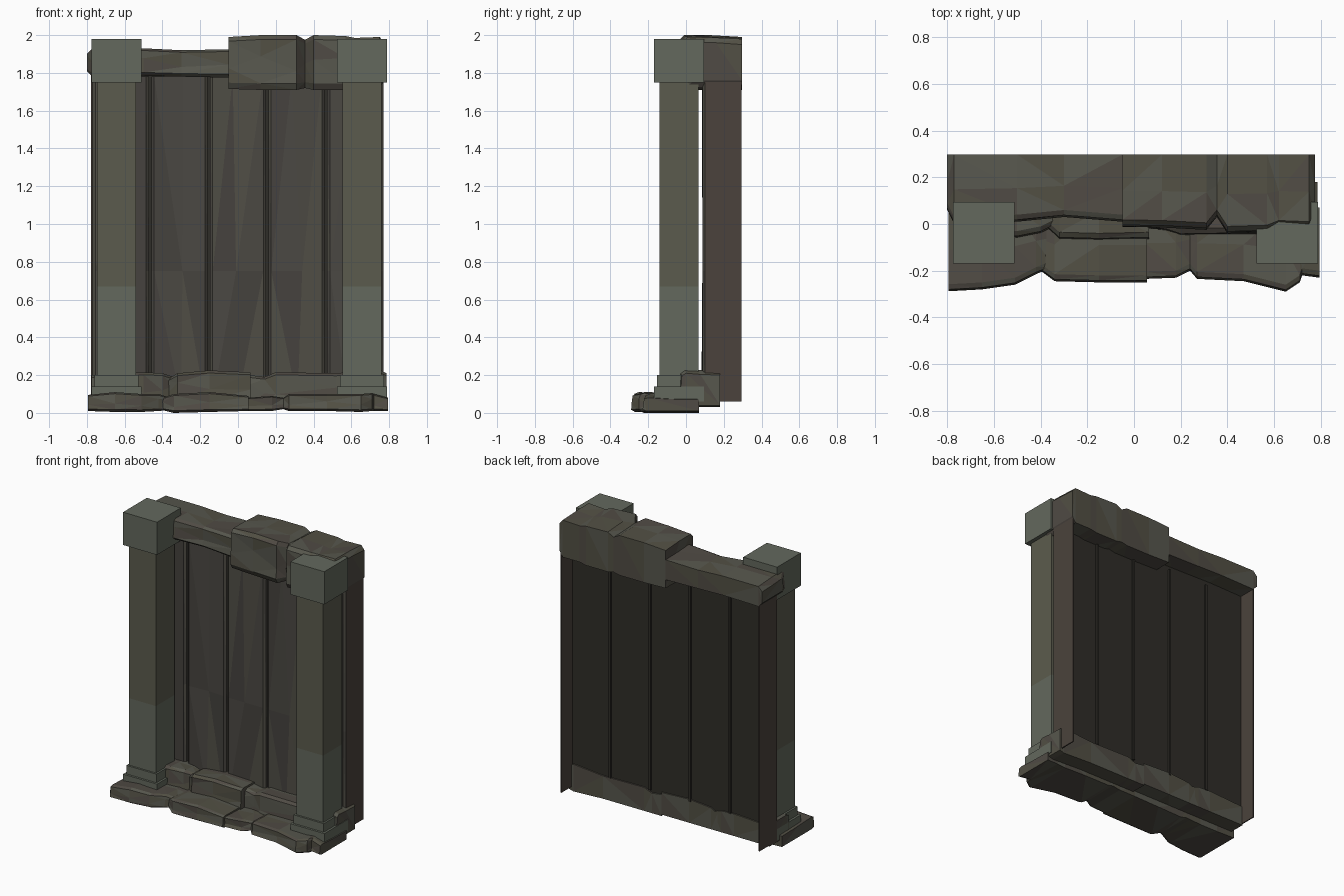
import bpy, bmesh, random
random.seed(4)

def mat(name, c):
    m = bpy.data.materials.new(name)
    m.diffuse_color = (*c, 1)
    return m

GREEN = mat("pale_green_stone", (0.125, 0.14, 0.11))
MOSS = mat("moss_stone", (0.105, 0.105, 0.075))
ROCKS = [mat("rock_%d" % i, c) for i, c in enumerate(
    [(0.085, 0.08, 0.058), (0.08, 0.07, 0.058), (0.095, 0.095, 0.075)])]
PLANKS = [mat("plank_%d" % i, c) for i, c in enumerate(
    [(0.08, 0.076, 0.06), (0.06, 0.055, 0.048), (0.07, 0.065, 0.056)])]
BROWN = mat("brown_edge", (0.07, 0.055, 0.045))
DARK = mat("dark_back", (0.028, 0.026, 0.021))

def finish(name, bm, mats):
    bmesh.ops.recalc_face_normals(bm, faces=bm.faces)
    me = bpy.data.meshes.new(name)
    bm.to_mesh(me)
    bm.free()
    for m in mats:
        me.materials.append(m)
    ob = bpy.data.objects.new(name, me)
    bpy.context.collection.objects.link(ob)
    return ob

def loft(name, rings, mats):
    """Closed solid through a list of equal-length rings of points."""
    bm = bmesh.new()
    vs = [[bm.verts.new(p) for p in r] for r in rings]
    n = len(rings[0])
    for a, b in zip(vs, vs[1:]):
        for i in range(n):
            bm.faces.new((a[i], a[(i + 1) % n], b[(i + 1) % n], b[i]))
    bm.faces.new(vs[0])
    bm.faces.new(vs[-1])
    bmesh.ops.triangulate(bm, faces=bm.faces)
    for f in bm.faces:
        f.material_index = random.randrange(len(mats))
    return finish(name, bm, mats)

def box(name, x0, x1, y0, y1, z0, z1, m):
    ring = lambda z: [(x0, y0, z), (x1, y0, z), (x1, y1, z), (x0, y1, z)]
    return loft(name, [ring(z0), ring(z1)], [m])

def rock(name, back, sections):
    """Chipped stone along x; each section is (x, front y, bottom z, top z)."""
    rings = []
    for x, y, b, t in sections:
        h, j = t - b, random.uniform(0.3, 0.7)
        rings.append([(x, back, b), (x, y + 0.02, b), (x, y, b + 0.12 * h),
                      (x, y + random.uniform(0, 0.012), b + j * h),
                      (x, y + 0.008, t - 0.08 * h), (x, y + 0.03, t),
                      (x, (y + back) / 2, t - random.uniform(0, 0.008)),
                      (x, back, t - 0.01)])
    return loft(name, rings, ROCKS)

# Two square columns with stepped bases and block capitals
for side, cx in (("left", -0.643), ("right", 0.657)):
    cy = -0.037
    for part, r, z0, z1, m in (("plinth", 0.132, 0.06, 0.14, GREEN),
                               ("base_step", 0.117, 0.14, 0.2, GREEN),
                               ("shaft_lower", 0.104, 0.2, 0.67, GREEN),
                               ("shaft_upper", 0.104, 0.67, 1.75, MOSS),
                               ("capital", 0.132, 1.75, 1.98, GREEN)):
        box(f"{side}_{part}", cx - r, cx + r, cy - r, cy + r, z0, z1, m)

# Vertical planks with rounded front edges and slightly bowed faces
for i in range(5):
    x0, x1 = -0.775 + 0.31 * i + 0.006, -0.465 + 0.31 * i - 0.006
    rings = []
    for z in (0.06, 0.75, 1.78):
        j = random.uniform(-0.005, 0.012)
        xm = x0 + random.uniform(0.1, 0.2)
        rings.append([(x0, 0.165, z), (x0, 0.1, z), (x0 + 0.015, 0.088, z),
                      (xm, 0.085 + j, z), (x1 - 0.015, 0.088, z),
                      (x1, 0.1, z), (x1, 0.165, z)])
    loft(f"plank_{i + 1}", rings, PLANKS)

# Dark backing, groove ridges behind it, and side fins
box("backing", -0.772, 0.765, 0.155, 0.172, 0.06, 1.8, DARK)
for i in range(4):
    x = -0.465 + 0.31 * i
    box(f"back_ridge_{i + 1}", x - 0.008, x + 0.008, 0.17, 0.185, 0.2, 1.75, DARK)
box("left_side_fin", -0.778, -0.77, 0.1, 0.295, 0.06, 1.8, BROWN)
box("right_side_fin", 0.762, 0.77, 0.1, 0.295, 0.06, 1.8, BROWN)

# Lintel stones
rock("lintel_left", 0.297, [(-0.80, 0.06, 1.81, 1.9), (-0.77, 0.0, 1.78, 1.93),
     (-0.5, 0.01, 1.785, 1.93), (-0.3, 0.03, 1.78, 1.92), (-0.05, 0.01, 1.775, 1.925)])
rock("lintel_right", 0.297, [(-0.05, -0.012, 1.715, 1.99), (0.12, -0.015, 1.71, 2.0),
     (0.31, -0.025, 1.71, 2.0), (0.355, 0.03, 1.72, 1.975), (0.4, -0.04, 1.71, 2.0),
     (0.57, -0.035, 1.71, 1.995), (0.62, -0.015, 1.72, 1.985), (0.75, -0.02, 1.72, 1.99),
     (0.775, 0.02, 1.76, 1.96)])

# Upper course of foundation stones
rock("upper_foot_left", 0.18, [(-0.775, -0.04, 0.05, 0.2), (-0.5, -0.06, 0.05, 0.215),
     (-0.4, -0.04, 0.05, 0.21), (-0.34, -0.01, 0.05, 0.19)])
rock("upper_foot_middle", 0.18, [(-0.37, -0.02, 0.05, 0.18), (-0.32, -0.065, 0.05, 0.21),
     (-0.15, -0.07, 0.05, 0.225), (0.065, -0.065, 0.05, 0.215)])
rock("upper_foot_right", 0.18, [(0.065, -0.02, 0.04, 0.2), (0.14, -0.03, 0.04, 0.19),
     (0.2, -0.05, 0.04, 0.215), (0.52, -0.045, 0.04, 0.21), (0.75, -0.04, 0.03, 0.23),
     (0.785, -0.03, 0.04, 0.21)])

# Lower course of foundation stones
rock("lower_foot_left", 0.07, [(-0.795, -0.288, 0.01, 0.095), (-0.65, -0.28, 0.005, 0.11),
     (-0.51, -0.26, 0.005, 0.1), (-0.42, -0.215, 0.01, 0.1), (-0.36, -0.19, 0.015, 0.08)])
rock("lower_foot_middle", 0.07, [(-0.4, -0.2, 0.015, 0.08), (-0.34, -0.245, 0.0, 0.1),
     (-0.15, -0.25, 0.005, 0.11), (0.055, -0.25, 0.01, 0.09)])
rock("lower_foot_right", 0.07, [(0.05, -0.235, 0.01, 0.08), (0.18, -0.23, 0.01, 0.09),
     (0.24, -0.2, 0.02, 0.08), (0.27, -0.235, 0.01, 0.1), (0.47, -0.245, 0.01, 0.1),
     (0.65, -0.29, 0.005, 0.1), (0.71, -0.25, 0.01, 0.105), (0.72, -0.22, 0.01, 0.1),
     (0.795, -0.23, 0.01, 0.08)])
